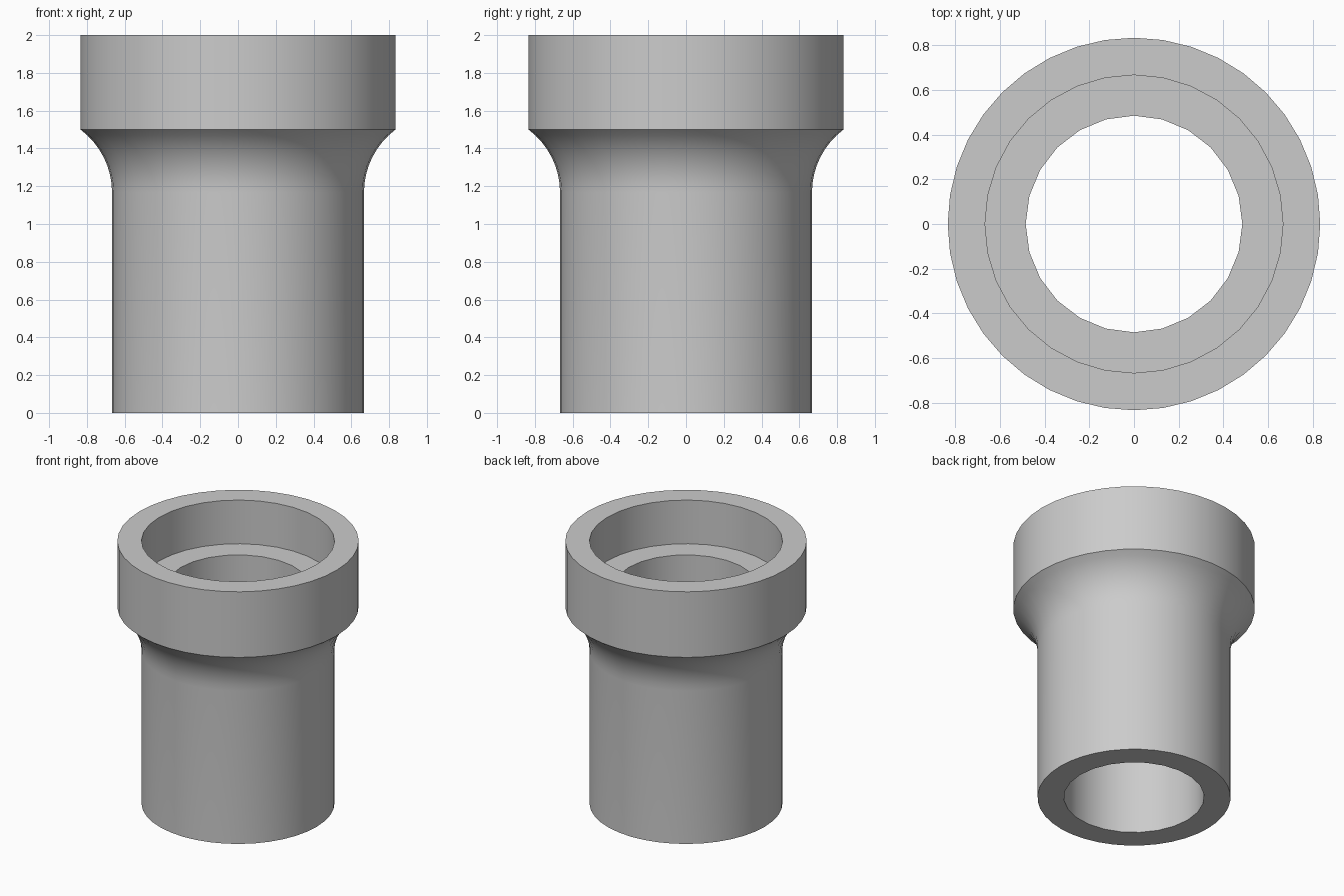
import bpy
import bmesh
from math import cos, sin, asin, pi, sqrt, radians

old = bpy.data.objects.get("Cube")
if old:
    bpy.data.objects.remove(old, do_unlink=True)

# Main sizes
TUBE_R, RIM_R, BORE_R = 0.667, 0.834, 0.485
HEIGHT, RIM_Z, LEDGE_Z, FLARE_Z = 2.0, 1.5, 1.667, 1.167
OUTER_SIDES, SOCKET_SIDES, BORE_SIDES = 40, 32, 24

bm = bmesh.new()


def ring(radius, z, sides):
    return [bm.verts.new((radius * cos(2 * pi * i / sides),
                          radius * sin(2 * pi * i / sides), z))
            for i in range(sides)]


def wall(profile, sides):
    """Sweep a list of (radius, z) points; return the first and last ring."""
    rings = [ring(r, z, sides) for r, z in profile]
    for a, b in zip(rings, rings[1:]):
        for i in range(sides):
            j = (i + 1) % sides
            bm.faces.new((a[i], a[j], b[j], b[i]))
    return rings[0], rings[-1]


def annulus(outer, inner):
    """Flat ring between two loops with different side counts."""
    edges = [bm.edges.get((loop[i - 1], loop[i]))
             for loop in (outer, inner) for i in range(len(loop))]
    bmesh.ops.triangle_fill(bm, edges=edges, use_beauty=True)


# Outside: straight tube, concave flare, collar
dx, dz = RIM_R - TUBE_R, RIM_Z - FLARE_Z
flare_r = (dx * dx + dz * dz) / (2 * dx)
sweep = asin(dz / flare_r)
steps = 8
flare = [(TUBE_R + flare_r * (1 - cos(sweep * k / steps)),
          FLARE_Z + flare_r * sin(sweep * k / steps))
         for k in range(steps + 1)]
foot, lip = wall([(TUBE_R, 0)] + flare + [(RIM_R, HEIGHT)], OUTER_SIDES)

# Inside: wide socket above a narrower through bore
socket_floor, socket_top = wall([(TUBE_R, LEDGE_Z), (TUBE_R, HEIGHT)], SOCKET_SIDES)
bore_foot, bore_top = wall([(BORE_R, 0), (BORE_R, LEDGE_Z)], BORE_SIDES)

# Flat faces: top lip, socket ledge, bottom
annulus(lip, socket_top)
annulus(socket_floor, bore_top)
annulus(foot, bore_foot)
bmesh.ops.recalc_face_normals(bm, faces=bm.faces[:])

mesh = bpy.data.meshes.new("pipe_socket")
bm.to_mesh(mesh)
bm.free()
pipe = bpy.data.objects.new("pipe_socket", mesh)
bpy.context.collection.objects.link(pipe)

# Plain grey material
grey = bpy.data.materials.new("light_grey")
grey.use_nodes = True
colour = (0.6, 0.6, 0.6, 1)
grey.diffuse_color = colour
grey.node_tree.nodes["Principled BSDF"].inputs["Base Color"].default_value = colour
mesh.materials.append(grey)

# Smooth round walls, sharp rims
bpy.ops.object.select_all(action="DESELECT")
pipe.select_set(True)
bpy.context.view_layer.objects.active = pipe
bpy.ops.object.shade_smooth_by_angle(angle=radians(30))
